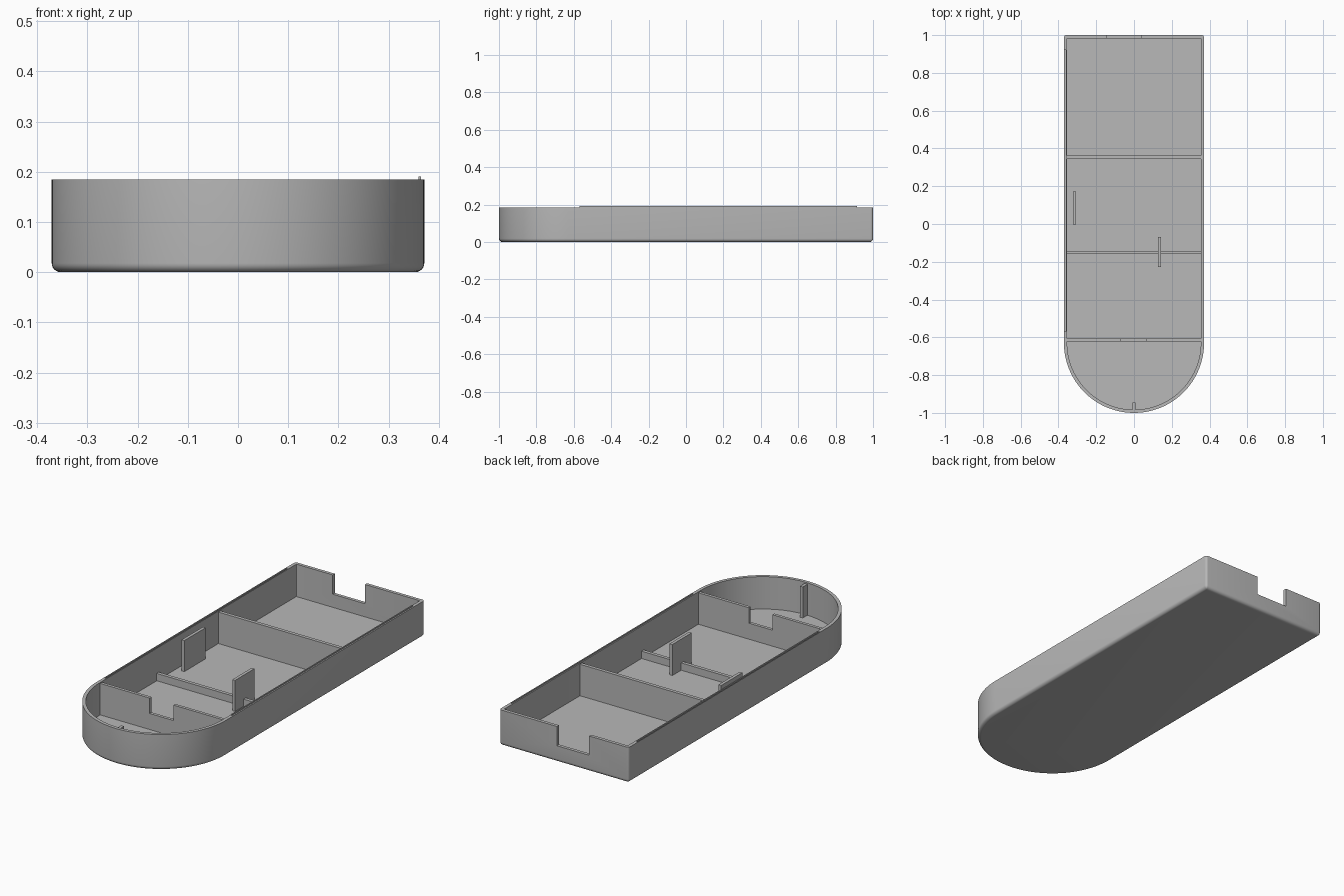
import bpy, bmesh, math

if "Cube" in bpy.data.objects:
    bpy.data.objects.remove(bpy.data.objects["Cube"])

R, YC, YB = 0.371, -0.629, 1.0      # half width, centre of round end, back face
H, WALL, FLOOR = 0.185, 0.017, 0.017
FILLET, CORNER = 0.018, 0.012

grey = bpy.data.materials.new("plastic_grey")
grey.diffuse_color = (0.48, 0.48, 0.48, 1)
grey.use_nodes = True
grey.node_tree.nodes["Principled BSDF"].inputs["Base Color"].default_value = grey.diffuse_color


def make_object(name, bm):
    bmesh.ops.recalc_face_normals(bm, faces=bm.faces)
    mesh = bpy.data.meshes.new(name)
    bm.to_mesh(mesh)
    bm.free()
    mesh.materials.append(grey)
    ob = bpy.data.objects.new(name, mesh)
    bpy.context.collection.objects.link(ob)
    return ob


def prism_xz(name, pts, y0, y1):
    """Extrude an x-z profile along y."""
    bm = bmesh.new()
    face = bm.faces.new([bm.verts.new((x, y0, z)) for x, z in pts])
    ext = bmesh.ops.extrude_face_region(bm, geom=[face])
    for g in ext["geom"]:
        if isinstance(g, bmesh.types.BMVert):
            g.co.y = y1
    return make_object(name, bm)


def box(name, x0, x1, y0, y1, z0, z1):
    return prism_xz(name, [(x0, z0), (x1, z0), (x1, z1), (x0, z1)], y0, y1)


def outline(d):
    """Tray outline (round front, square back) moved inward by d."""
    r, c = R - d, max(CORNER - d, 0.002)
    pts = [(r * math.cos(a), YC + r * math.sin(a))
           for a in (math.pi + math.pi * i / 64 for i in range(65))]
    for side, start in ((1, 0), (-1, math.pi / 2)):
        for i in range(5):
            a = start + math.pi / 2 * i / 4
            pts.append((side * (r - c) + c * math.cos(a), YB - d - c + c * math.sin(a)))
    return pts


# Tray shell: rings from the bottom, up the outside and down the inside
section = [(FILLET * (1 - math.sin(a)), FILLET * (1 - math.cos(a)))
           for a in (math.pi / 2 * i / 6 for i in range(7))]
section += [(0, H), (WALL, H), (WALL, FLOOR)]
bm = bmesh.new()
rings = [[bm.verts.new((x, y, z)) for x, y in outline(d)] for d, z in section]
for lo, hi in zip(rings, rings[1:]):
    n = len(lo)
    for i in range(n):
        j = (i + 1) % n
        bm.faces.new((lo[i], lo[j], hi[j], hi[i]))
bm.faces.new(rings[0])
bm.faces.new(rings[-1])
tray = make_object("tray_shell", bm)

# Cut the back opening and the groove in the left rim
cutters = [box("back_notch_cutter", -0.145, 0.04, 0.95, 1.05, 0.085, 0.3),
           box("rim_groove_cutter", -0.367, -0.359, -0.57, 0.92, H - 0.008, 0.3)]
bpy.context.view_layer.objects.active = tray
for cutter in cutters:
    mod = tray.modifiers.new("cut", 'BOOLEAN')
    mod.operation, mod.solver, mod.object = 'DIFFERENCE', 'EXACT', cutter
    bpy.ops.object.modifier_apply(modifier=mod.name)
    bpy.data.objects.remove(cutter)
bpy.ops.object.select_all(action='DESELECT')
tray.select_set(True)
bpy.ops.object.shade_smooth_by_angle(angle=math.radians(30))

# Locating ridge on the right rim
box("rim_ridge", 0.359, 0.364, -0.57, 0.915, H - 0.005, 0.191)

# Cross walls
W, Z0, TOP = R - WALL + 0.003, FLOOR - 0.003, 0.18
box("rear_divider", -W, W, 0.345, 0.363, Z0, TOP)
box("low_divider", -W, W, -0.16, -0.142, Z0, 0.055)
prism_xz("notched_front_divider",
         [(-W, Z0), (W, Z0), (W, TOP), (0.065, TOP), (0.065, 0.1),
          (-0.07, 0.1), (-0.07, TOP), (-W, TOP)], -0.623, -0.607)

# Upright plates and the small rib in the round end
box("left_plate", -0.322, -0.306, -0.002, 0.172, Z0, 0.178)
box("right_plate", 0.127, 0.143, -0.228, -0.07, Z0, 0.178)
box("nose_rib", -0.008, 0.008, -0.985, -0.945, Z0, 0.178)
